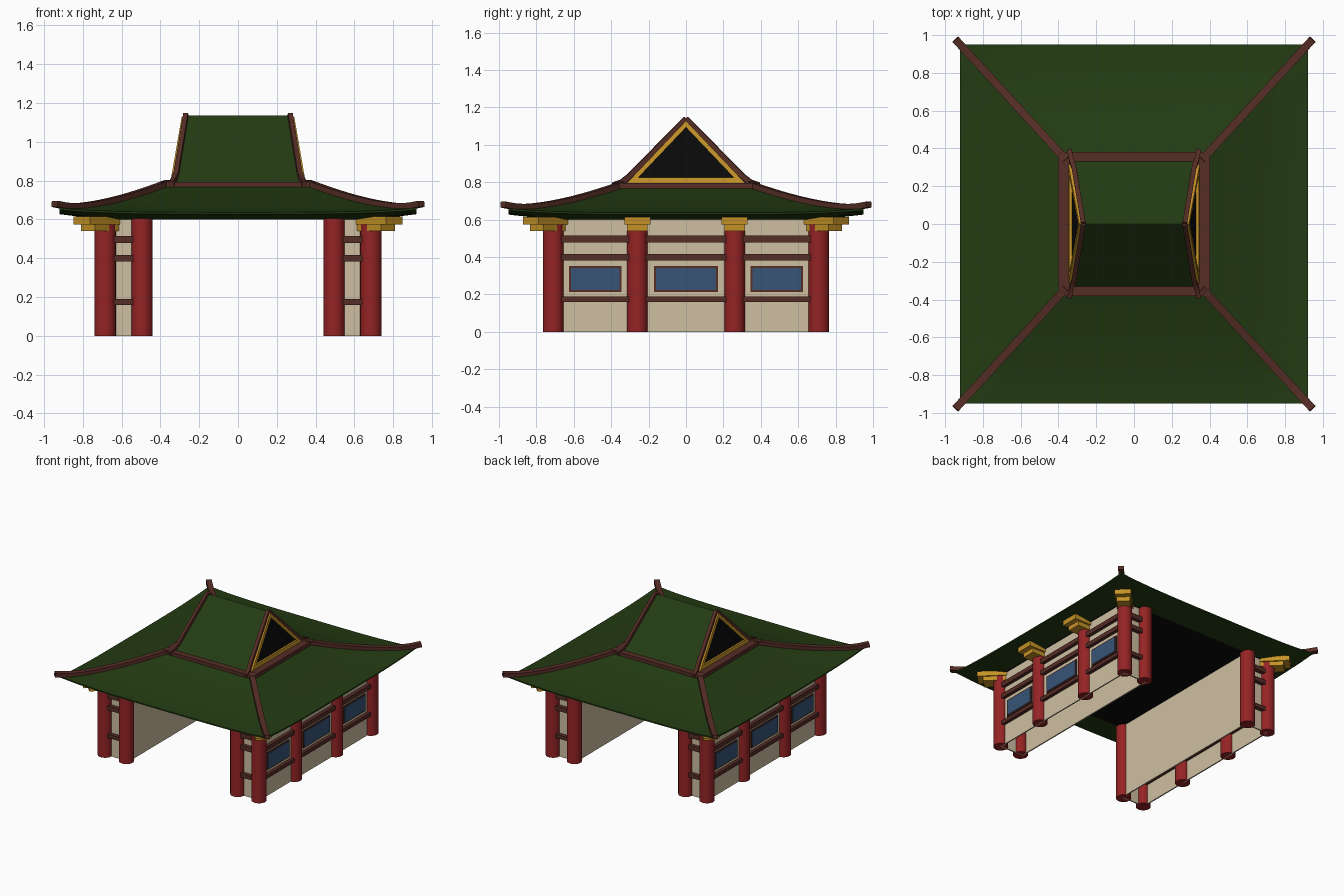
import bpy, bmesh, math
from mathutils import Vector, Matrix

if "Cube" in bpy.data.objects:
    bpy.data.objects.remove(bpy.data.objects["Cube"])


def material(name, rgb):
    m = bpy.data.materials.new(name)
    m.diffuse_color = (*rgb, 1)
    m.use_nodes = True
    m.node_tree.nodes["Principled BSDF"].inputs["Base Color"].default_value = m.diffuse_color
    return m


GREEN = material("roof green", (0.017, 0.044, 0.006))
BROWN = material("timber brown", (0.092, 0.026, 0.019))
RED = material("column red", (0.30, 0.017, 0.018))
GOLD = material("gold", (0.56, 0.29, 0.02))
CREAM = material("wall cream", (0.62, 0.52, 0.36))
BLUE = material("window blue", (0.04, 0.09, 0.19))
BLACK = material("black", (0.003, 0.003, 0.003))


def finish(bm, name, mats, smooth=None):
    bmesh.ops.recalc_face_normals(bm, faces=bm.faces)
    me = bpy.data.meshes.new(name)
    bm.to_mesh(me)
    bm.free()
    for m in mats:
        me.materials.append(m)
    ob = bpy.data.objects.new(name, me)
    bpy.context.collection.objects.link(ob)
    if smooth:
        bpy.ops.object.select_all(action='DESELECT')
        ob.select_set(True)
        bpy.context.view_layer.objects.active = ob
        bpy.ops.object.shade_smooth_by_angle(angle=math.radians(smooth))
    return ob


def box(name, mat, x, y, z, turn=0, at=(0, 0)):
    """Box from (min, max) ranges, optionally turned about z and moved to at."""
    bm = bmesh.new()
    mid = [(a + b) / 2 for a, b in (x, y, z)]
    size = [abs(b - a) for a, b in (x, y, z)]
    bmesh.ops.create_cube(bm, size=1, matrix=Matrix.Translation((*at, 0))
                          @ Matrix.Rotation(turn, 4, 'Z')
                          @ Matrix.Translation(mid) @ Matrix.Diagonal((*size, 1)))
    return finish(bm, name, [mat])


def bar(name, mat, path, w, h):
    """Rectangular section swept along a path, kept upright."""
    bm = bmesh.new()
    pts = [Vector(p) for p in path]
    flat = pts[-1] - pts[0]
    side = Vector((-flat.y, flat.x, 0)).normalized() * w / 2
    rings = []
    for i, p in enumerate(pts):
        tan = pts[min(i + 1, len(pts) - 1)] - pts[max(i - 1, 0)]
        up = tan.cross(side).normalized() * h / 2
        if up.z < 0:
            up = -up
        rings.append([bm.verts.new(p + q)
                      for q in (side + up, side - up, -side - up, up - side)])
    for a, b in zip(rings, rings[1:]):
        for k in range(4):
            j = (k + 1) % 4
            bm.faces.new((a[k], a[j], b[j], b[k]))
    bm.faces.new(rings[0])
    bm.faces.new(rings[-1])
    return finish(bm, name, [mat], 30)


# Curved lower roof: square rings from the top collar to the eave, then soffit
def roof_z(t, s):
    return 0.637 + 0.143 * (1 - t) ** 1.5 + 0.022 * abs(s) ** 4 * t ** 3


def roof_ring(bm, hx, hy, height, n=12):
    ring = []
    for c in range(4):
        for i in range(n):
            s = -1 + 2 * i / n
            x, y = [(s, -1), (1, s), (-s, 1), (-1, -s)][c]
            ring.append(bm.verts.new((x * hx, y * hy, height(s))))
    return ring


bm = bmesh.new()
rings = []
for i in range(11):
    t = i / 10
    rings.append(roof_ring(bm, 0.36 + 0.56 * t, 0.34 + 0.61 * t,
                           lambda s: roof_z(t, s)))
rings.append(roof_ring(bm, 0.92, 0.95, lambda s: roof_z(1, s) - 0.01))
rings.append(roof_ring(bm, 0.70, 0.72, lambda s: 0.60))
for a, b in zip(rings, rings[1:]):
    for k in range(len(a)):
        j = (k + 1) % len(a)
        bm.faces.new((a[k], a[j], b[j], b[k]))
bm.faces.new(rings[0])
bm.faces.new(rings[-1]).material_index = 1    # dark ceiling
finish(bm, "lower_roof", [GREEN, BLACK], 15)

# Upper gable roof: solid prism with leaning ends (ends are black panels)
bm = bmesh.new()
v = {}
for sx in (-1, 1):
    v[sx] = [bm.verts.new(p) for p in ((sx * 0.335, -0.335, 0.79),
                                       (sx * 0.275, 0, 1.135),
                                       (sx * 0.335, 0.335, 0.79))]
    bm.faces.new(v[sx]).material_index = 1
for k in range(3):
    j = (k + 1) % 3
    bm.faces.new((v[-1][k], v[-1][j], v[1][j], v[1][k]))
finish(bm, "upper_roof", [GREEN, BLACK])

# Gable gold frames and timber barge ridges
for sx in (-1, 1):
    bm = bmesh.new()
    loops = []
    for out, (half, low, top) in ((0, (0.315, 0.797, 1.128)), (0.016, (0.315, 0.797, 1.128)),
                                  (0.016, (0.255, 0.825, 1.093)), (0, (0.255, 0.825, 1.093))):
        loops.append([bm.verts.new((sx * (0.333 - (z - 0.79) * 0.174 + out), y, z))
                      for y, z in ((-half, low), (half, low), (0, top))])
    for a, b in zip(loops, loops[1:] + loops[:1]):
        for k in range(3):
            j = (k + 1) % 3
            bm.faces.new((a[k], a[j], b[j], b[k]))
    finish(bm, "gable_frame", [GOLD])
    for sy in (-1, 1):
        bar("gable_ridge", BROWN, [(sx * 0.268, 0, 1.14), (sx * 0.318, sy * 0.30, 0.835),
                                   (sx * 0.333, sy * 0.345, 0.80),
                                   (sx * 0.342, sy * 0.39, 0.785)], 0.025, 0.028)

# Timber collar around the foot of the gable
for s in (-1, 1):
    box("collar_front_back", BROWN, (-0.40, 0.40), (s * 0.32, s * 0.38), (0.765, 0.793))
    box("collar_side", BROWN, (s * 0.34, s * 0.402), (-0.38, 0.38), (0.765, 0.795))

# Hip ridges with upturned tips
for sx in (-1, 1):
    for sy in (-1, 1):
        path = []
        for i in range(13):
            t = i / 12 * 1.045
            tip = max(0, t - 0.8) ** 2 * 0.22
            path.append((sx * (0.36 + 0.56 * t), sy * (0.34 + 0.61 * t),
                         roof_z(min(t, 1), 1) + 0.008 + tip))
        bar("hip_ridge", BROWN, path, 0.042, 0.032)


def column(name, x, y):
    bm = bmesh.new()
    bmesh.ops.create_cone(bm, cap_ends=True, segments=24, radius1=0.055, radius2=0.055,
                          depth=0.605, matrix=Matrix.Translation((x, y, 0.3025)))
    finish(bm, name, [RED], 30)


RAILS = ((0.16, 0.19), (0.382, 0.417), (0.478, 0.515))
for sx in (-1, 1):
    # Hollow wall block from thin panels, open underneath
    box("outer_wall", CREAM, (sx * 0.68, sx * 0.69), (-0.71, 0.71), (0, 0.605))
    box("inner_wall", CREAM, (sx * 0.475, sx * 0.485), (-0.71, 0.71), (0, 0.605))
    for sy in (-1, 1):
        box("end_wall", CREAM, (sx * 0.49, sx * 0.69), (sy * 0.70, sy * 0.71), (0, 0.605))
        column("inner_column", sx * 0.495, sy * 0.71)
        for z in RAILS:
            box("end_rail", BROWN, (sx * 0.54, sx * 0.64), (sy * 0.68, sy * 0.742), z)
        # Corner bracket, set diagonally
        turn, at = math.atan2(sy, sx), (sx * 0.685, sy * 0.71)
        box("corner_bracket_lower", GOLD, (-0.05, 0.125), (-0.05, 0.05), (0.54, 0.578), turn, at)
        box("corner_bracket_upper", GOLD, (-0.05, 0.17), (-0.06, 0.06), (0.575, 0.615), turn, at)
        # Middle bracket
        box("side_bracket_lower", GOLD, (sx * 0.64, sx * 0.80),
            (sy * 0.26 - 0.055, sy * 0.26 + 0.055), (0.54, 0.578))
        box("side_bracket_upper", GOLD, (sx * 0.64, sx * 0.84),
            (sy * 0.26 - 0.07, sy * 0.26 + 0.07), (0.575, 0.615))
    for y in (-0.71, -0.26, 0.26, 0.71):
        column("outer_column", sx * 0.685, y)
    # Rails and windows in the three side bays
    for y, half, win in ((-0.485, 0.18, 0.14), (0, 0.215, 0.17), (0.485, 0.18, 0.14)):
        for z in RAILS:
            box("side_rail", BROWN, (sx * 0.66, sx * 0.717), (y - half, y + half), z)
        box("window_frame", BROWN, (sx * 0.688, sx * 0.698), (y - win, y + win), (0.213, 0.352))
        box("window_pane", BLUE, (sx * 0.694, sx * 0.702),
            (y - win + 0.01, y + win - 0.01), (0.223, 0.342))
